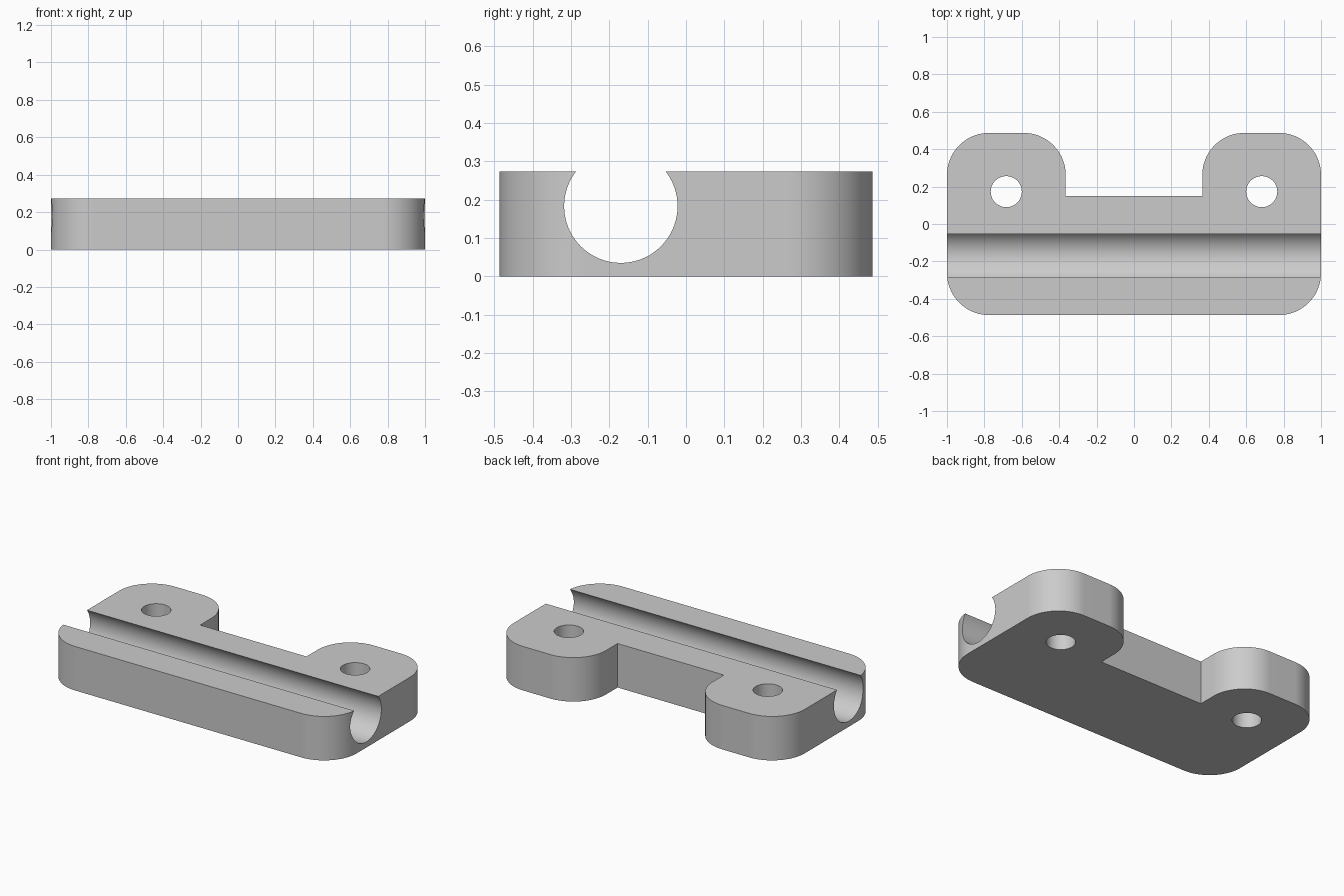
import bpy, bmesh, math
from mathutils import Matrix

default = bpy.data.objects.get("Cube")
if default:
    bpy.data.objects.remove(default, do_unlink=True)

HALF_X, HALF_Y, HEIGHT = 1.0, 0.487, 0.273
CORNER = 0.225
NOTCH_X, NOTCH_Y = 0.365, 0.15

grey = bpy.data.materials.new("plain grey")
grey.use_nodes = True
colour = (0.6, 0.6, 0.6, 1)
grey.diffuse_color = colour
grey.node_tree.nodes["Principled BSDF"].inputs["Base Color"].default_value = colour


def make_object(name, bm):
    bmesh.ops.recalc_face_normals(bm, faces=bm.faces)
    mesh = bpy.data.meshes.new(name)
    bm.to_mesh(mesh)
    bm.free()
    mesh.materials.append(grey)
    obj = bpy.data.objects.new(name, mesh)
    bpy.context.collection.objects.link(obj)
    return obj


def arc(cx, cy, start, steps=18):
    """Quarter circle, counter-clockwise from the start angle in degrees."""
    angles = [math.radians(start + 90 * i / steps) for i in range(steps + 1)]
    return [(cx + CORNER * math.cos(a), cy + CORNER * math.sin(a)) for a in angles]


def cutter(name, radius, depth, matrix):
    bm = bmesh.new()
    bmesh.ops.create_cone(bm, cap_ends=True, segments=72, radius1=radius,
                          radius2=radius, depth=depth, matrix=matrix)
    obj = make_object(name, bm)
    obj.hide_render = True
    return obj


# Plate outline: right half, mirrored to the other side
inner, outer = NOTCH_X + CORNER, HALF_X - CORNER
back, front = HALF_Y - CORNER, CORNER - HALF_Y
half = (arc(outer, front, -90) + arc(outer, back, 0) + arc(inner, back, 90)
        + [(NOTCH_X, NOTCH_Y)])
outline = half + [(-x, y) for x, y in reversed(half)]

# Extruded plate with two rounded mounting tabs
bm = bmesh.new()
base = bm.faces.new([bm.verts.new((x, y, 0)) for x, y in outline])
raised = bmesh.ops.extrude_face_region(bm, geom=[base], use_keep_orig=True)["geom"]
bmesh.ops.translate(bm, vec=(0, 0, HEIGHT),
                    verts=[v for v in raised if isinstance(v, bmesh.types.BMVert)])
plate = make_object("grooved_mounting_plate", bm)

# Rod groove and the two screw holes
cutters = [cutter("groove_cutter", 0.148, 3,
                  Matrix.Translation((0, -0.17, 0.183)) @ Matrix.Rotation(math.pi / 2, 4, "Y"))]
for side, x in (("left", 0.683), ("right", -0.683)):
    cutters.append(cutter(side + "_hole_cutter", 0.083, 1, Matrix.Translation((x, 0.173, 0.1))))

bpy.ops.object.select_all(action="DESELECT")
plate.select_set(True)
bpy.context.view_layer.objects.active = plate
for tool in cutters:
    cut = plate.modifiers.new(tool.name, "BOOLEAN")
    cut.operation = "DIFFERENCE"
    cut.solver = "EXACT"
    cut.object = tool
    bpy.ops.object.modifier_apply(modifier=cut.name)
for tool in cutters:
    bpy.data.objects.remove(tool, do_unlink=True)

# Smooth rounded walls, crisp rims
bpy.ops.object.shade_smooth_by_angle(angle=math.radians(30))
weighted = plate.modifiers.new("flat_sides", "WEIGHTED_NORMAL")
weighted.keep_sharp = True
